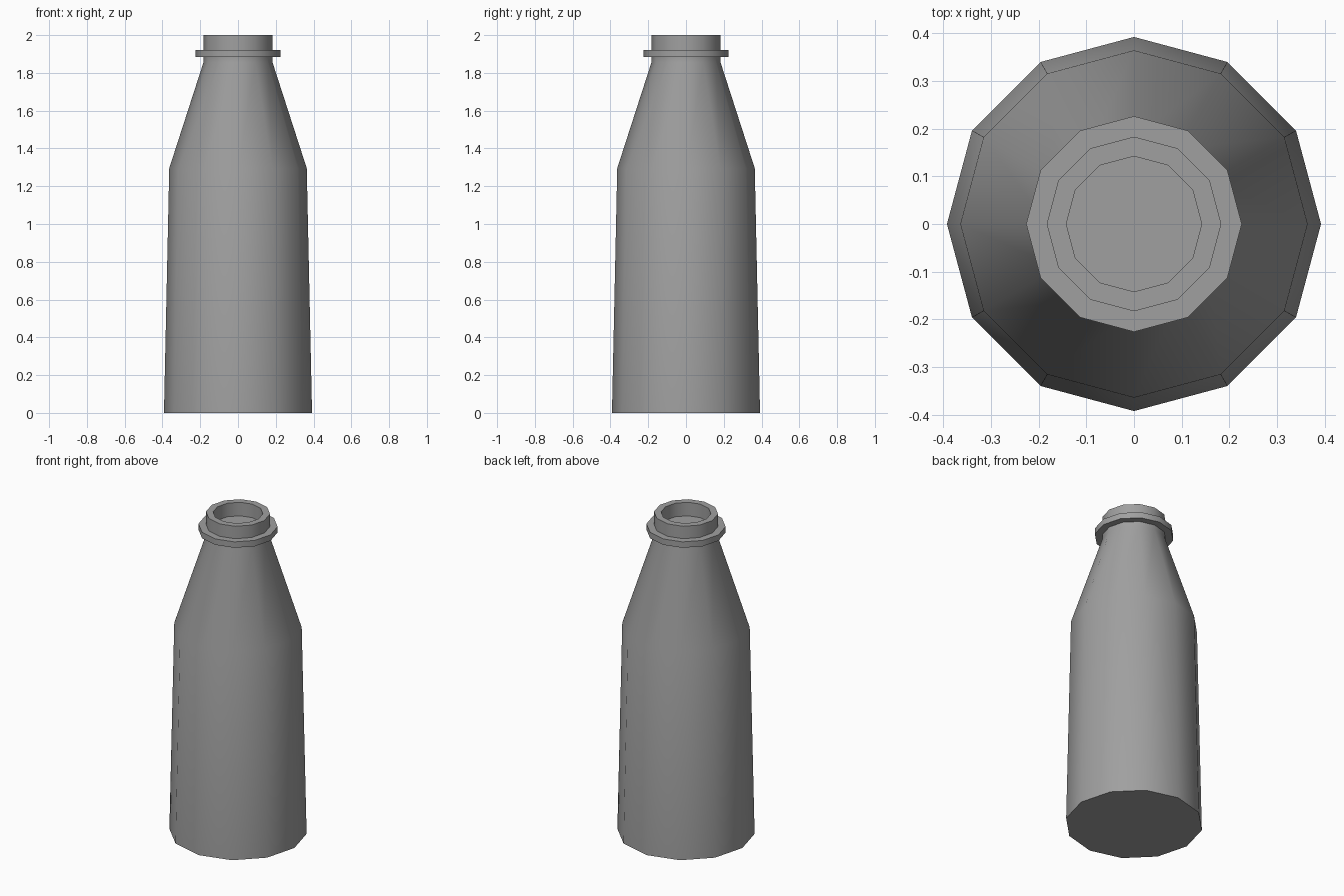
import bpy, bmesh
from math import cos, sin, tau, radians

SIDES = 12

cube = bpy.data.objects.get("Cube")
if cube:
    bpy.data.objects.remove(cube, do_unlink=True)

grey = bpy.data.materials.new("plain grey")
grey.use_nodes = True
colour = (0.35, 0.35, 0.35, 1)
grey.diffuse_color = colour
grey.node_tree.nodes["Principled BSDF"].inputs["Base Color"].default_value = colour


def lathe(name, profile, sharp_heights=()):
    """Turn a (radius, height) profile, from base to inner floor, into a closed solid."""
    bm = bmesh.new()
    rings = [[bm.verts.new((r * cos(tau * i / SIDES), r * sin(tau * i / SIDES), z))
              for i in range(SIDES)] for r, z in profile]
    for low, high in zip(rings, rings[1:]):
        for i in range(SIDES):
            j = (i + 1) % SIDES
            bm.faces.new((low[i], low[j], high[j], high[i]))
    bm.faces.new(rings[0][::-1])
    bm.faces.new(rings[-1])
    mesh = bpy.data.meshes.new(name)
    bm.to_mesh(mesh)
    bm.free()
    mesh.materials.append(grey)
    obj = bpy.data.objects.new(name, mesh)
    bpy.context.collection.objects.link(obj)

    # Smooth around the sides, crisp at rims and the chosen heights
    bpy.ops.object.select_all(action="DESELECT")
    obj.select_set(True)
    bpy.context.view_layer.objects.active = obj
    bpy.ops.object.shade_smooth_by_angle(angle=radians(35))
    sharp = mesh.attributes["sharp_edge"].data
    for edge in mesh.edges:
        heights = [mesh.vertices[v].co.z for v in edge.vertices]
        if any(max(abs(h - s) for h in heights) < 0.001 for s in sharp_heights):
            sharp[edge.index].value = True


# Body, shoulder, neck, collar ring and recessed mouth in one turned profile
SHOULDER = 1.295
lathe("bottle", [
    (0.392, 0), (0.364, SHOULDER),
    (0.183, 1.855), (0.183, 1.885),
    (0.226, 1.885), (0.226, 1.922), (0.183, 1.922),
    (0.183, 2.0), (0.142, 2.0), (0.142, 1.915),
], sharp_heights=[SHOULDER])
